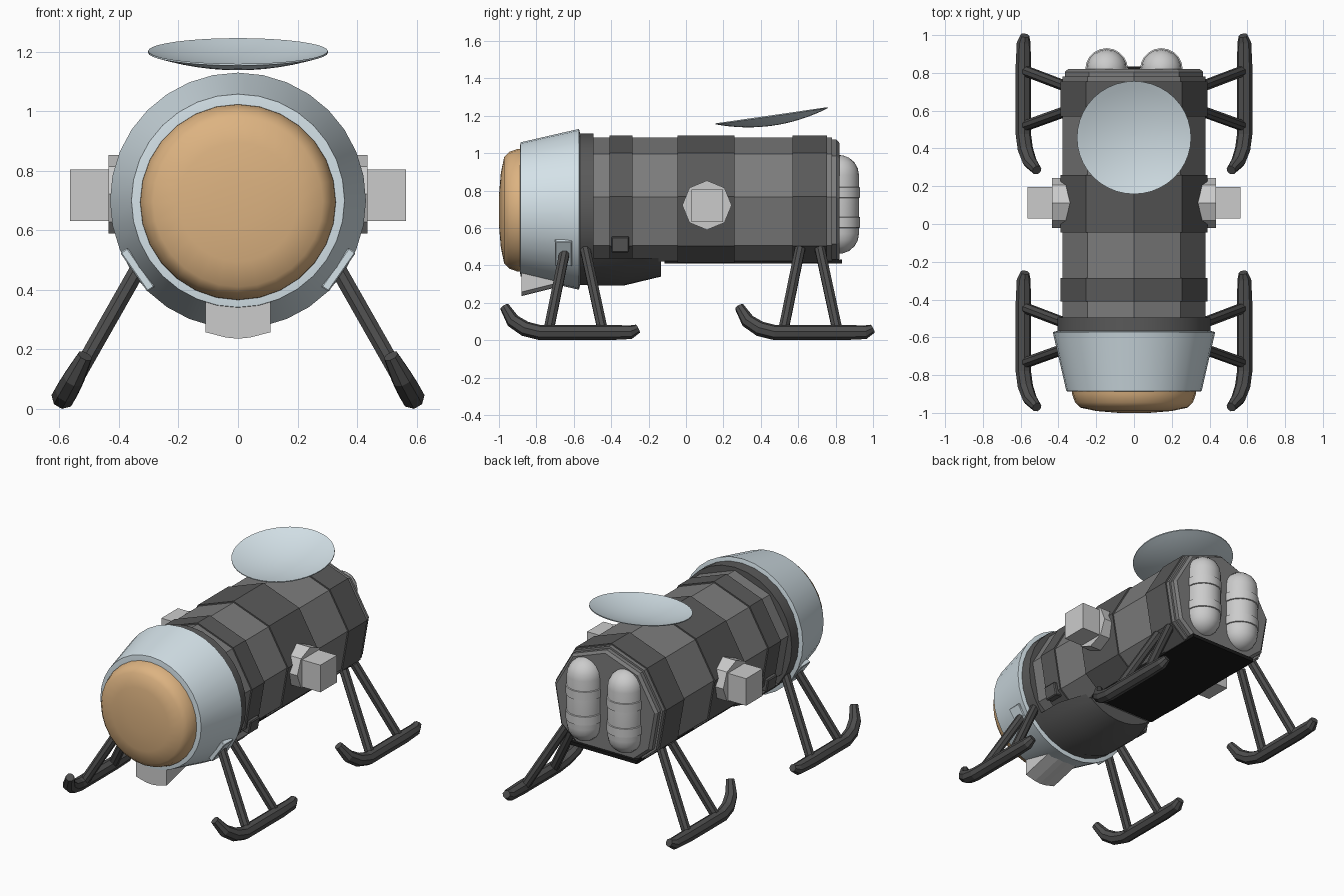
import bpy, bmesh
from math import sin, cos, radians, pi, sqrt, asin
from mathutils import Vector, Matrix

if "Cube" in bpy.data.objects:
    bpy.data.objects.remove(bpy.data.objects["Cube"])

CZ = 0.70  # height of the hull axis


def mat(name, r, g, b):
    m = bpy.data.materials.new(name)
    m.diffuse_color = (r, g, b, 1)
    m.use_nodes = True
    m.node_tree.nodes["Principled BSDF"].inputs["Base Color"].default_value = m.diffuse_color
    return m


HULL = mat("hull_grey", .20, .20, .20)
BAND = mat("band_grey", .10, .10, .10)
LEG = mat("leg_grey", .075, .075, .075)
BLACK = mat("black", .01, .01, .01)
WHITE = mat("pale_blue", .66, .76, .81)
AMBER = mat("amber", .72, .45, .22)


def finish(name, bm, material=None, smooth=False, mirror=False):
    bmesh.ops.recalc_face_normals(bm, faces=bm.faces)
    me = bpy.data.meshes.new(name)
    bm.to_mesh(me)
    bm.free()
    ob = bpy.data.objects.new(name, me)
    bpy.context.collection.objects.link(ob)
    if material:
        me.materials.append(material)
    if smooth:
        bpy.ops.object.select_all(action='DESELECT')
        ob.select_set(True)
        bpy.context.view_layer.objects.active = ob
        bpy.ops.object.shade_smooth_by_angle(angle=radians(35))
    if mirror:
        centre = bpy.data.objects.get("mirror_centre")
        if not centre:
            centre = bpy.data.objects.new("mirror_centre", None)
            bpy.context.collection.objects.link(centre)
            centre.hide_render = True
        mod = ob.modifiers.new("Mirror", 'MIRROR')
        mod.mirror_object = centre
    return ob


def loft(name, rings, material=None, smooth=False, mirror=False):
    bm = bmesh.new()
    vs = [[bm.verts.new(p) for p in r] for r in rings]
    n = len(vs[0])
    for a, b in zip(vs, vs[1:]):
        for i in range(n):
            bm.faces.new((a[i], a[(i + 1) % n], b[(i + 1) % n], b[i]))
    bm.faces.new(vs[0])
    bm.faces.new(vs[-1])
    return finish(name, bm, material, smooth, mirror)


def lathe(name, profile, material=None, n=28, cz=CZ):
    """profile of (radius, y) turned about the hull axis"""
    return loft(name, [[(r * sin(2 * pi * i / n), y, cz + r * cos(2 * pi * i / n))
                        for i in range(n)] for r, y in profile], material, True)


def box(name, c, size, material=None, rot_y=0, bevel=0, mirror=False):
    bm = bmesh.new()
    bmesh.ops.create_cube(bm, size=1, matrix=Matrix.Translation(c)
                          @ Matrix.Rotation(rot_y, 4, 'Y') @ Matrix.Diagonal((*size, 1)))
    if bevel:
        bmesh.ops.bevel(bm, geom=bm.edges[:], offset=bevel, segments=1, affect='EDGES')
    return finish(name, bm, material, False, mirror)


def hull_ring(r, y, cut=0.42):
    """nine-sided section with a flat cut across the bottom"""
    pts = [(r * cos(radians(a)), CZ + r * sin(radians(a))) for a in (50, 10, -30, -70)]
    (x1, z1), (x2, z2) = pts[2], pts[3]
    pts[3] = (x1 + (x2 - x1) * (z1 - cut) / (z1 - z2), cut)
    return ([(0, y, CZ + r)] + [(x, y, z) for x, z in pts]
            + [(-x, y, z) for x, z in reversed(pts)])


# hull, raised bands, stepped rear plate
loft("hull", [hull_ring(.385, -.57), hull_ring(.385, .78)], HULL)
for k, (a, b) in enumerate(((-.41, -.285), (-.045, .26), (.57, .755))):
    loft(f"hull_band_{k}", [hull_ring(.394, a, .415), hull_ring(.394, b, .415)], BAND)
loft("rear_plate", [hull_ring(.372, .77, .425), hull_ring(.372, .805, .425),
                    hull_ring(.355, .82, .435)], HULL)
box("belly_panel", (0, .36, .422), (.47, .95, .022), BLACK)

# front collar, cone and window
lathe("front_collar", [(.405, -.575), (.405, -.495)], BAND)
lathe("front_cone", [(.40, -.565), (.43, -.572), (.358, -.885), (.33, -.888)], WHITE, 32)
lathe("front_window", [(.33, -.87), (.328, -.90), (.312, -.945), (.285, -.972),
                       (.20, -.99), (.08, -1.0)], AMBER, 28, .695)


# curved fairing under the front hull
def fairing_ring(r, y):
    a = asin(.26 / r)
    return [(r * cos(-a - (pi - 2 * a) * i / 12), y, CZ + r * sin(-a - (pi - 2 * a) * i / 12))
            for i in range(13)]


loft("belly_fairing", [fairing_ring(.407, -.52), fairing_ring(.407, -.33),
                       fairing_ring(.36, -.135)], BAND, True)


# chin block below the cone
def chin_ring(y, dz):
    return [(x, y, z + dz) for x, z in
            ((-.11, .37), (-.11, .258), (-.04, .24), (0, .236), (.04, .24), (.11, .258), (.11, .37))]


loft("chin_block", [chin_ring(-.88, 0), chin_ring(-.64, .06)])

# side thrusters
loft("thruster_base", [[(x, .112 + .132 * sin(pi * i / 4), .722 + .132 * cos(pi * i / 4))
                        for i in range(8)] for x in (.34, .435)], mirror=True)
box("thruster_box", (.48, .113, .718), (.17, .168, .174), mirror=True)


# rear bottles with retaining rings
def turned(name, profile, x, y, n=20):
    return loft(name, [[(x + r * cos(2 * pi * i / n), y + r * sin(2 * pi * i / n), z)
                        for i in range(n)] for r, z in profile], None, True, True)


BX, BY, BR = .145, .818, .107
caps = [(BR * cos(radians(a)), BR * sin(radians(a))) for a in (0, 20, 40, 60, 78, 88)]
turned("rear_bottle", [(r, .57 - h) for r, h in reversed(caps)]
       + [(r, .883 + h) for r, h in caps], BX, BY)
for k, z in enumerate((.60, .76)):
    turned(f"bottle_ring_{k}", [(.105, z), (.113, z + .003), (.113, z + .057), (.105, z + .06)], BX, BY)

# dish: thin shallow bowl, tilted
n, prof = 40, []
for i in range(9):
    r = .302 * i / 8
    prof.append((max(r, .002), -.05 + .05 * (r / .302) ** 2))
prof = prof + [(r, z + .006) for r, z in reversed(prof)]
M = Matrix.Translation((0, .458, 1.197)) @ Matrix.Rotation(radians(8.2), 4, 'X')
loft("dish", [[M @ Vector((r * cos(2 * pi * i / n), r * sin(2 * pi * i / n), z))
               for i in range(n)] for r, z in prof], WHITE, True)


# landing gear: skid and two struts per corner
def tube(name, pts, radii, side, material):
    pts = [Vector(p) for p in pts]
    side = Vector(side).normalized()
    rings = []
    for i, p in enumerate(pts):
        t = (pts[min(i + 1, len(pts) - 1)] - pts[max(i - 1, 0)]).normalized()
        u = (side - t * side.dot(t)).normalized()
        v = t.cross(u)
        rings.append([p + radii[i] * (u * cos(pi * (k + .5) / 4) + v * sin(pi * (k + .5) / 4))
                      for k in range(8)])
    return loft(name, rings, material, False, True)


for tag, dy in (("front", 0), ("rear", 1.255)):
    tube(tag + "_skid",
         [(.578, -.257 + dy, .062), (.584, -.295 + dy, .043), (.586, -.42 + dy, .041),
          (.586, -.78 + dy, .041), (.575, -.86 + dy, .061), (.552, -.925 + dy, .103),
          (.514, -.97 + dy, .178)],
         [.024, .037, .041, .041, .041, .038, .026], (.86, 0, .5), LEG)
    for k, (y0, y1) in enumerate(((-.735, -.645), (-.445, -.54))):
        tube(f"{tag}_strut_{k}", [(.575, y0 + dy, .05), (.325, y1 + dy, .49)],
             [.029, .029], (0, 1, 0), LEG)

# mounting plates on the cone and hull
box("cone_mount", (.338, -.655, .468), (.03, .09, .16), WHITE, radians(35), .004, True)
box("hull_mount", (.335, -.352, .515), (.06, .095, .085), BAND, radians(10), .006, True)
